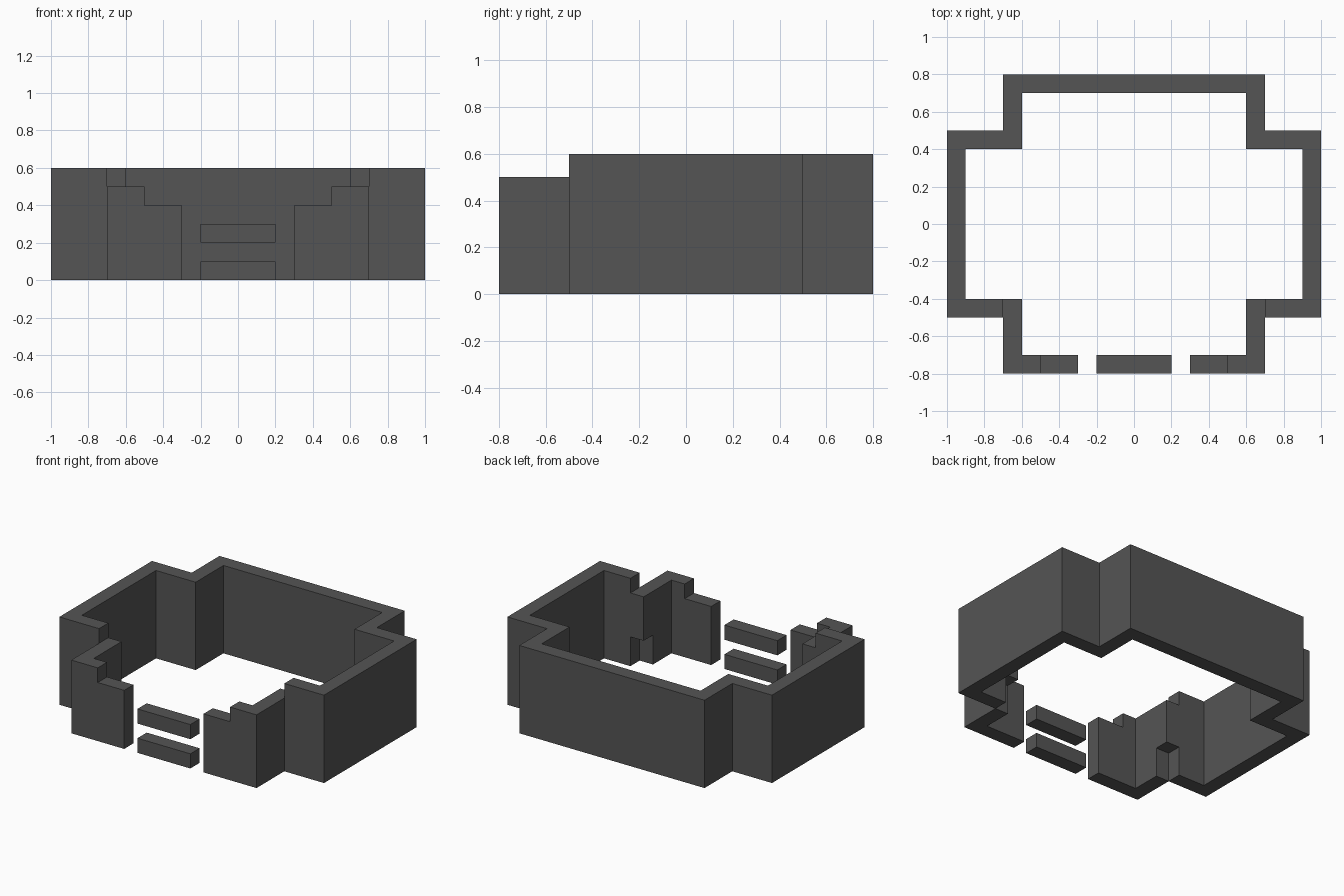
import bpy
import bmesh

cube = bpy.data.objects.get("Cube")
if cube:
    bpy.data.objects.remove(cube, do_unlink=True)

stone = bpy.data.materials.new("dark_grey_stone")
stone.use_nodes = True
colour = (0.09, 0.09, 0.09, 1)
stone.diffuse_color = colour
stone.node_tree.nodes["Principled BSDF"].inputs["Base Color"].default_value = colour


def prism(name, footprint, z0, z1):
    """Extrude a flat footprint from z0 up to z1."""
    bm = bmesh.new()
    base = bm.faces.new([bm.verts.new((x, y, z0)) for x, y in footprint])
    top = bmesh.ops.extrude_face_region(bm, geom=[base])["geom"]
    for v in top:
        if isinstance(v, bmesh.types.BMVert):
            v.co.z = z1
    bmesh.ops.recalc_face_normals(bm, faces=bm.faces)
    mesh = bpy.data.meshes.new(name)
    bm.to_mesh(mesh)
    bm.free()
    mesh.materials.append(stone)
    obj = bpy.data.objects.new(name, mesh)
    bpy.context.collection.objects.link(obj)
    return obj


def box(name, x0, x1, y0, y1, z0, z1):
    return prism(name, [(x0, y0), (x1, y0), (x1, y1), (x0, y1)], z0, z1)


def cut(target, cutter):
    """Subtract a cutter and throw it away."""
    mod = target.modifiers.new("cut", "BOOLEAN")
    mod.operation = "DIFFERENCE"
    mod.solver = "EXACT"
    mod.object = cutter
    bpy.context.view_layer.objects.active = target
    bpy.ops.object.modifier_apply(modifier=mod.name)
    bpy.data.objects.remove(cutter, do_unlink=True)


# Enclosure wall: right-hand outlines, mirrored into one open ring
outer = [(0.3, -0.8), (0.7, -0.8), (0.7, -0.5), (1, -0.5),
         (1, 0.5), (0.7, 0.5), (0.7, 0.8)]
inner = [(0.3, -0.7), (0.6, -0.7), (0.6, -0.4), (0.9, -0.4),
         (0.9, 0.4), (0.6, 0.4), (0.6, 0.7)]


def mirrored(points):
    return points + [(-x, y) for x, y in reversed(points)]


wall = prism("enclosure_wall", mirrored(outer) + mirrored(inner)[::-1], 0, 0.6)

# Stepped tops of the front wings and the low recess in each inner corner
for s in (1, -1):
    for x0, x1, y0, y1, z0, z1 in (
            (0.4, 0.7, -0.9, -0.3, 0.5, 0.7),
            (0.2, 0.5, -0.9, -0.6, 0.4, 0.7),
            (0.5, 0.7, -0.5, -0.3, -0.1, 0.2)):
        a, b = sorted((s * x0, s * x1))
        cut(wall, box("cutter", a, b, y0, y1, z0, z1))

# Floating bars across the entrance
for name, z in (("lower_gate_bar", 0), ("upper_gate_bar", 0.2)):
    box(name, -0.2, 0.2, -0.8, -0.7, z, z + 0.1)
